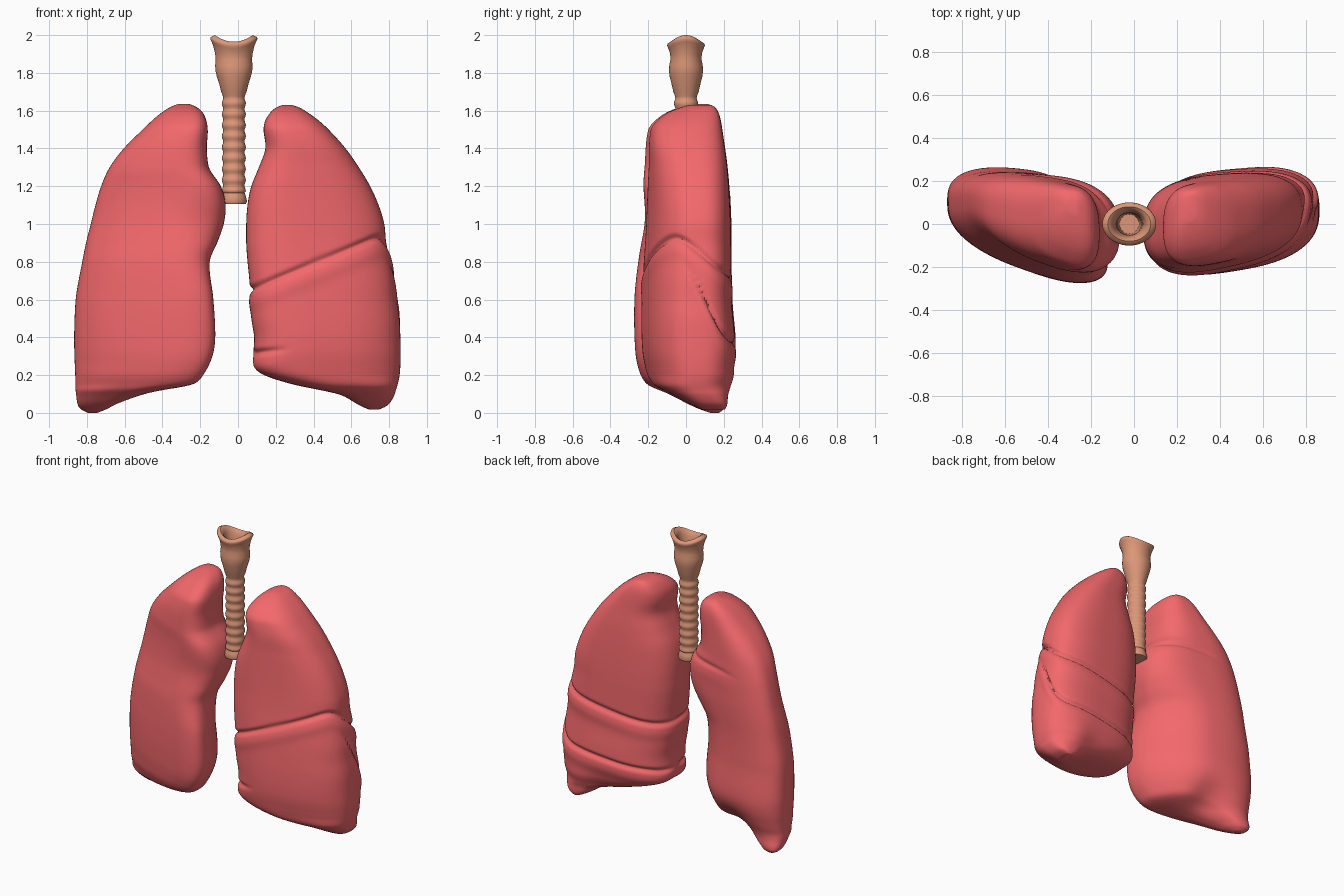
import bpy, bmesh, math
from mathutils import Vector

if "Cube" in bpy.data.objects:
    bpy.data.objects.remove(bpy.data.objects["Cube"])


def material(name, color):
    m = bpy.data.materials.new(name)
    m.diffuse_color = (*color, 1)
    m.use_nodes = True
    m.node_tree.nodes["Principled BSDF"].inputs["Base Color"].default_value = m.diffuse_color
    return m


LUNG = material("lung_red", (0.90, 0.14, 0.15))
PIPE = material("windpipe_tan", (0.72, 0.31, 0.19))


def sample(table, z):
    """Smooth (Hermite) lookup in a table of (z, a, b) rows, descending z."""
    n = len(table)
    z = min(max(z, table[-1][0]), table[0][0])
    i = next(k for k in range(n - 1) if z >= table[k + 1][0])
    p, q = table[i], table[i + 1]
    h = q[0] - p[0]
    t = (z - p[0]) / h

    def slope(k, c):
        a, b = table[max(k - 1, 0)], table[min(k + 1, n - 1)]
        return (b[c] - a[c]) / (b[0] - a[0])
    out = []
    for c in (1, 2):
        # limit the tangents so the curve does not overshoot
        d = (q[c] - p[c]) / h
        m0, m1 = [max(-2 * abs(d), min(2 * abs(d), slope(k, c))) for k in (i, i + 1)]
        out.append((2*t**3 - 3*t*t + 1) * p[c] + (t**3 - 2*t*t + t) * h * m0
                   + (3*t*t - 2*t**3) * q[c] + (t**3 - t*t) * h * m1)
    return out


def skin(bm, rings):
    """Bridge successive rings of vertices and cap both ends."""
    for a, b in zip(rings, rings[1:]):
        for j in range(len(a)):
            k = (j + 1) % len(a)
            bm.faces.new((a[j], a[k], b[k], b[j]))
    bm.faces.new(rings[0])
    bm.faces.new(rings[-1])
    bmesh.ops.recalc_face_normals(bm, faces=bm.faces)


def finish(bm, name, mat, angle):
    me = bpy.data.meshes.new(name)
    bm.to_mesh(me)
    bm.free()
    ob = bpy.data.objects.new(name, me)
    bpy.context.collection.objects.link(ob)
    me.materials.append(mat)
    bpy.ops.object.select_all(action='DESELECT')
    ob.select_set(True)
    bpy.context.view_layer.objects.active = ob
    bpy.ops.object.shade_smooth_by_angle(angle=math.radians(angle))
    return ob


def ramp(t, a, b):
    t = min(max((t - a) / (b - a), 0), 1)
    return t * t * (3 - 2 * t)


# depth of both lungs: z, centre y, half thickness
DEPTH = [(1.64, .08, .012), (1.63, .075, .06), (1.61, .05, .105), (1.57, .02, .15), (1.5, -.005, .185),
         (1.3, 0, .2), (1.0, .0, .212), (.6, -.01, .227), (.35, 0, .235), (.22, 0, .212),
         (.15, .01, .18), (.1, .06, .13), (.05, .11, .09), (.02, .14, .055), (0, .155, .012)]


def lung(name, outline, side, shear, taper, hook, fissures, dents):
    """outline rows: z, outer x, inner x; side: +1 when the inner edge is at larger x."""
    bm = bmesh.new()
    rings, N = [], 144
    top, bot = outline[0][0], outline[-1][0]
    steps = 190
    for i in range(steps + 1):
        z = top + (bot - top) * (0.2 - 0.2 * math.cos(math.pi * i / steps) + 0.6 * i / steps)
        xo, xi = sample(outline, z)
        yc, h = sample(DEPTH, z)
        w = abs(xi - xo) / 2
        k = min(1, w / .36)
        bend = hook * (1 - ramp(z, .55, 1.1)) * k
        ring = []
        for j in range(N):
            a = math.tau * j / N
            c, s = math.cos(a), math.sin(a)
            u = math.copysign(abs(c) ** .74, c)
            v = math.copysign(abs(s) ** .74, s)
            x = (xo + xi) / 2 + side * w * u
            y = yc + k * (.02 - shear * u) + v * (h + k * taper * u)
            y -= bend * max(u, 0) ** 2 * (1 + v) / 2
            ring.append(bm.verts.new((x, y, z)))
        rings.append(ring)
    skin(bm, rings)
    for _ in range(6):
        bmesh.ops.smooth_vert(bm, verts=bm.verts, factor=.5,
                              use_axis_x=True, use_axis_y=True, use_axis_z=True)
    bm.normal_update()
    # fissures: a narrow groove with the lower lobe swelling just below it
    moves = []
    for v in bm.verts:
        d = 0
        for line, mask, depth in fissures:
            f = v.co.z - line(v.co)
            amt = mask(v.co) * depth
            d -= amt * math.exp(-(f / .016) ** 2)
            d += amt * .35 * math.exp(-((f + .07) / .045) ** 2)
        off = v.normal * d
        for pos, r, push in dents:
            off += Vector(push) * math.exp(-((v.co - Vector(pos)).length / r) ** 2)
        moves.append(off)
    for v, off in zip(bm.verts, moves):
        v.co += off
    low = min(v.co.z for v in bm.verts)
    for v in bm.verts:
        if v.co.z < .3:
            v.co.z -= (low - bot) * (1 - v.co.z / .3)
    return finish(bm, name, LUNG, 70)


# lung on the -x side, two lobes
LEFT = [(1.64, -.3, -.275), (1.63, -.335, -.24), (1.61, -.375, -.205), (1.57, -.43, -.175),
        (1.5, -.505, -.16), (1.4, -.605, -.165), (1.3, -.68, -.155), (1.2, -.725, -.09),
        (1.1, -.755, -.065), (1.0, -.78, -.075), (.9, -.805, -.11), (.8, -.825, -.15),
        (.6, -.86, -.13), (.4, -.868, -.12), (.3, -.866, -.135), (.2, -.862, -.185),
        (.15, -.86, -.24), (.12, -.86, -.42), (.1, -.857, -.5), (.05, -.85, -.64),
        (.02, -.83, -.7), (0, -.785, -.755)]
lung("lung_two_lobes", LEFT, 1, .085, .045, .18,
     [(lambda p: 1.22 - .25 * (p.x + .2) ** 2,
       lambda p: .6 * ramp(p.y, .0, .15) * ramp(p.x, -.6, -.3), .018)],
     [((-.12, -.17, 1.0), .17, (0, .05, 0)),
      ((-.5, .22, .1), .14, (0, -.07, .02))])

# lung on the +x side, three lobes
RIGHT = [(1.633, .27, .25), (1.624, .31, .215), (1.6, .355, .18), (1.55, .425, .145),
         (1.5, .48, .135), (1.4, .57, .145), (1.3, .64, .11), (1.2, .70, .07), (1.1, .745, .05),
         (1.0, .775, .043), (.9, .785, .043), (.8, .81, .05), (.7, .83, .06), (.6, .84, .065),
         (.5, .855, .07), (.4, .86, .085), (.3, .862, .08), (.25, .86, .085), (.2, .856, .14),
         (.15, .845, .3), (.12, .835, .45), (.1, .83, .54), (.05, .80, .63), (.03, .77, .67),
         (.018, .735, .705)]


def upper_fissure(p):
    front = .66 + .41 * (p.x - .08)
    back = .62 + .17 * p.x
    return front + (back - front) * ramp(p.y, -.1, .24)


def lower_fissure(p):
    return .3 + .12 * p.x + .42 * (1 - ramp(p.y, -.05, .25)) * ramp(p.x, .1, .6)


lung("lung_three_lobes", RIGHT, -1, .045, .018, 0,
     [(upper_fissure, lambda p: 1, .02),
      (lower_fissure, lambda p: ramp(p.y, -.02, .1), .02),
      (lambda p: .32 + .1 * (p.x - .1),
       lambda p: (1 - ramp(p.x, .1, .3)) * ramp(-p.y, 0, .1), .02)],
     [((.68, .2, .15), .12, (0, .03, 0))])

# windpipe: thick saddle-shaped rim, ringed tube, hollow inside
bm = bmesh.new()
outer = [(1.105, .05), (1.107, .064), (1.12, .07), (1.145, .064), (1.165, .057)]
z = 1.172
while z < 1.68:
    outer.append((z, .060 + .0038 * math.sin(math.tau * z / .058)))
    z += .0097
outer += [(1.7, .067), (1.74, .077), (1.78, .09), (1.81, .097), (1.84, .099), (1.87, .096),
          (1.9, .099), (1.94, .108), (1.965, .118), (1.98, .125), (1.99, .122)]
inner = [(2.0, .1), (1.99, .085), (1.96, .074), (1.92, .065), (1.88, .06), (1.75, .055), (1.16, .045)]
rings = []
for z, r in outer + inner:
    flare = ramp(z, 1.7, 1.97)
    ring = []
    for j in range(48):
        a = math.tau * j / 48
        ring.append(bm.verts.new((-.022 + r * math.cos(a),
                                  r * (1 - .2 * flare) * math.sin(a),
                                  z - .035 * ramp(z, 1.85, 1.98) * math.sin(a) ** 2)))
    rings.append(ring)
skin(bm, rings)
finish(bm, "windpipe", PIPE, 50)
